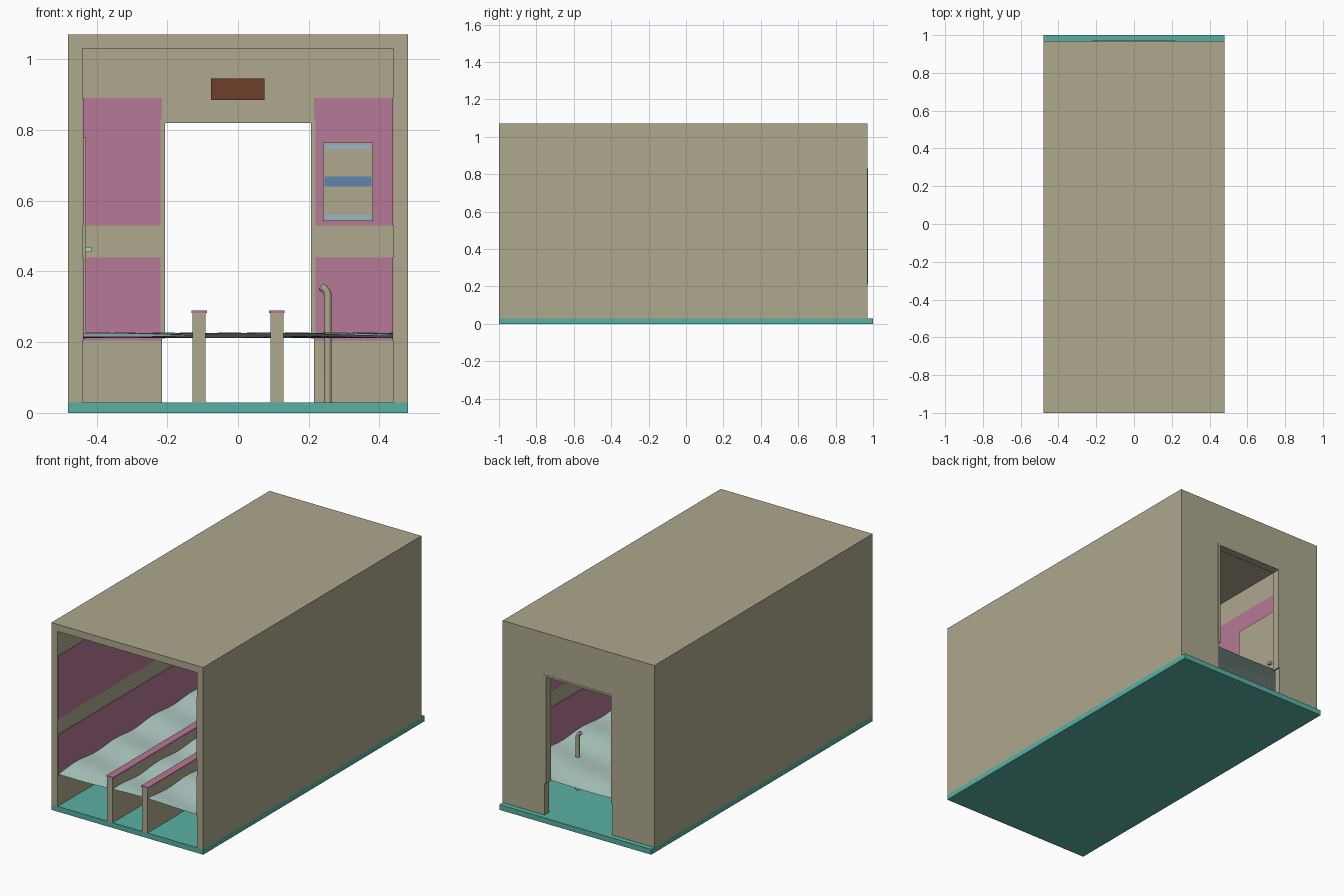
import bpy, bmesh, math

cube = bpy.data.objects.get("Cube")
if cube:
    bpy.data.objects.remove(cube, do_unlink=True)


def material(name, r, g, b):
    # sRGB bytes to linear
    lin = [((c / 255 + 0.055) / 1.055) ** 2.4 for c in (r, g, b)] + [1.0]
    m = bpy.data.materials.new(name)
    m.use_nodes = True
    m.diffuse_color = lin
    m.node_tree.nodes["Principled BSDF"].inputs["Base Color"].default_value = lin
    return m


TAN = material("tan", 174, 168, 141)
TEAL = material("teal", 88, 177, 163)
PINK = material("pink", 182, 120, 150)
WATER = material("pale_water", 178, 206, 198)
BROWN = material("brown", 110, 64, 43)
BLUE = material("mid_blue", 98, 130, 172)
SKY = material("light_blue", 150, 182, 214)


def add_object(name, bm, mat):
    mesh = bpy.data.meshes.new(name)
    bm.to_mesh(mesh)
    bm.free()
    mesh.materials.append(mat)
    ob = bpy.data.objects.new(name, mesh)
    bpy.context.collection.objects.link(ob)
    return ob


def box(name, xs, ys, zs, mat):
    bm = bmesh.new()
    bmesh.ops.create_cube(bm, size=1)
    for v in bm.verts:
        for i, (lo, hi) in enumerate((xs, ys, zs)):
            v.co[i] = lo if v.co[i] < 0 else hi
    return add_object(name, bm, mat)


def prism(name, outline, y0, y1, mat):
    # outline in x and z, pushed along y
    bm = bmesh.new()
    face = bm.faces.new([bm.verts.new((x, y0, z)) for x, z in outline])
    new = bmesh.ops.extrude_face_region(bm, geom=[face])["geom"]
    for v in new:
        if isinstance(v, bmesh.types.BMVert):
            v.co.y = y1
    bmesh.ops.recalc_face_normals(bm, faces=bm.faces)
    return add_object(name, bm, mat)


def arch(w_out, top_out, w_in, top_in, z0):
    return [(-w_out, z0), (-w_out, top_out), (w_out, top_out), (w_out, z0),
            (w_in, z0), (w_in, top_in), (-w_in, top_in), (-w_in, z0)]


# Building shell
FLOOR, BACK, INNER = 0.03, 0.93, 0.44
box("floor_slab", (-0.48, 0.48), (-1, 1), (0, FLOOR), TEAL)
prism("walls_and_roof", arch(0.48, 1.07, INNER, 1.03, FLOOR), -1, BACK, TAN)
prism("back_wall", arch(0.48, 1.07, 0.215, 0.83, FLOOR), BACK, 0.97, TAN)
prism("door_frame", arch(0.219, 0.831, 0.206, 0.82, 0.21), BACK - 0.004, 0.972, TAN)

# Painted bands on the inner walls
T = 0.003
for level, zs in (("lower", (0.205, 0.44)), ("upper", (0.53, 0.89))):
    for side, s in (("left", 1), ("right", -1)):
        box(f"{side}_{level}_band", sorted((s * (INNER - T), s * INNER)), (-0.999, BACK), zs, PINK)
        box(f"{side}_{level}_back_band", sorted((s * 0.215, s * INNER)), (BACK - T, BACK), zs, PINK)

# Long partitions with painted caps
for side, s in (("left", 1), ("right", -1)):
    x = s * 0.11
    box(f"{side}_partition", (x - 0.018, x + 0.018), (-1, 0.3), (FLOOR, 0.283), TAN)
    box(f"{side}_partition_cap", (x - 0.022, x + 0.022), (-1, 0.303), (0.282, 0.29), PINK)

# Rippled water sheet
bm = bmesh.new()
bmesh.ops.create_grid(bm, x_segments=24, y_segments=90, size=0.5)
for v in bm.verts:
    x = v.co.x * 2 * INNER
    y = -1 + (v.co.y + 0.5) * (BACK + 1)
    wave = math.sin(18 * y + 5 * x) + 0.3 * math.sin(11 * x - 7 * y)
    v.co = (x, y, 0.219 + 0.006 * wave)
for f in bm.faces:
    f.smooth = True
add_object("water_surface", bm, WATER)

# Side door with its handle
box("side_door", (-INNER, -0.43), (0.37, 0.68), (0.21, 0.78), TAN)
box("door_handle", (-0.43, -0.414), (0.63, 0.65), (0.455, 0.469), WATER)

# Bent pipe standing in the water
curve = bpy.data.curves.new("bent_pipe", "CURVE")
curve.dimensions = "3D"
curve.bevel_depth = 0.011
curve.bevel_resolution = 3
curve.use_fill_caps = True
path = [(0.254, FLOOR), (0.254, 0.33)]
for i in range(1, 6):
    a = math.radians(13 * i)
    path.append((0.231 + 0.023 * math.cos(a), 0.33 + 0.025 * math.sin(a)))
path.append((0.234, 0.358))
spline = curve.splines.new("POLY")
spline.points.add(len(path) - 1)
for p, (x, z) in zip(spline.points, path):
    p.co = (x, 0.615, z, 1)
pipe = bpy.data.objects.new("bent_pipe", curve)
bpy.context.collection.objects.link(pipe)
curve.materials.append(TAN)

# Plaque above the doorway
box("door_plaque", (-0.077, 0.075), (BACK - 0.009, BACK), (0.884, 0.945), BROWN)

# Framed notice board with coloured strips
X0, X1, Z0, Z1 = 0.24, 0.382, 0.543, 0.765
box("notice_board", (X0, X1), (BACK - 0.008, BACK), (Z0, Z1), TAN)
for name, xs, zs in (("left", (X0, X0 + 0.004), (Z0, Z1)), ("right", (X1 - 0.004, X1), (Z0, Z1)),
                     ("bottom", (X0, X1), (Z0, Z0 + 0.004)), ("top", (X0, X1), (Z1 - 0.004, Z1))):
    box(f"notice_rim_{name}", xs, (BACK - 0.012, BACK - 0.007), zs, TAN)
for name, zs, mat in (("lower", (0.548, 0.559), SKY), ("middle", (0.64, 0.668), BLUE),
                      ("upper", (0.746, 0.757), SKY)):
    box(f"notice_{name}_strip", (X0 + 0.004, X1 - 0.004), (BACK - 0.01, BACK - 0.007), zs, mat)
